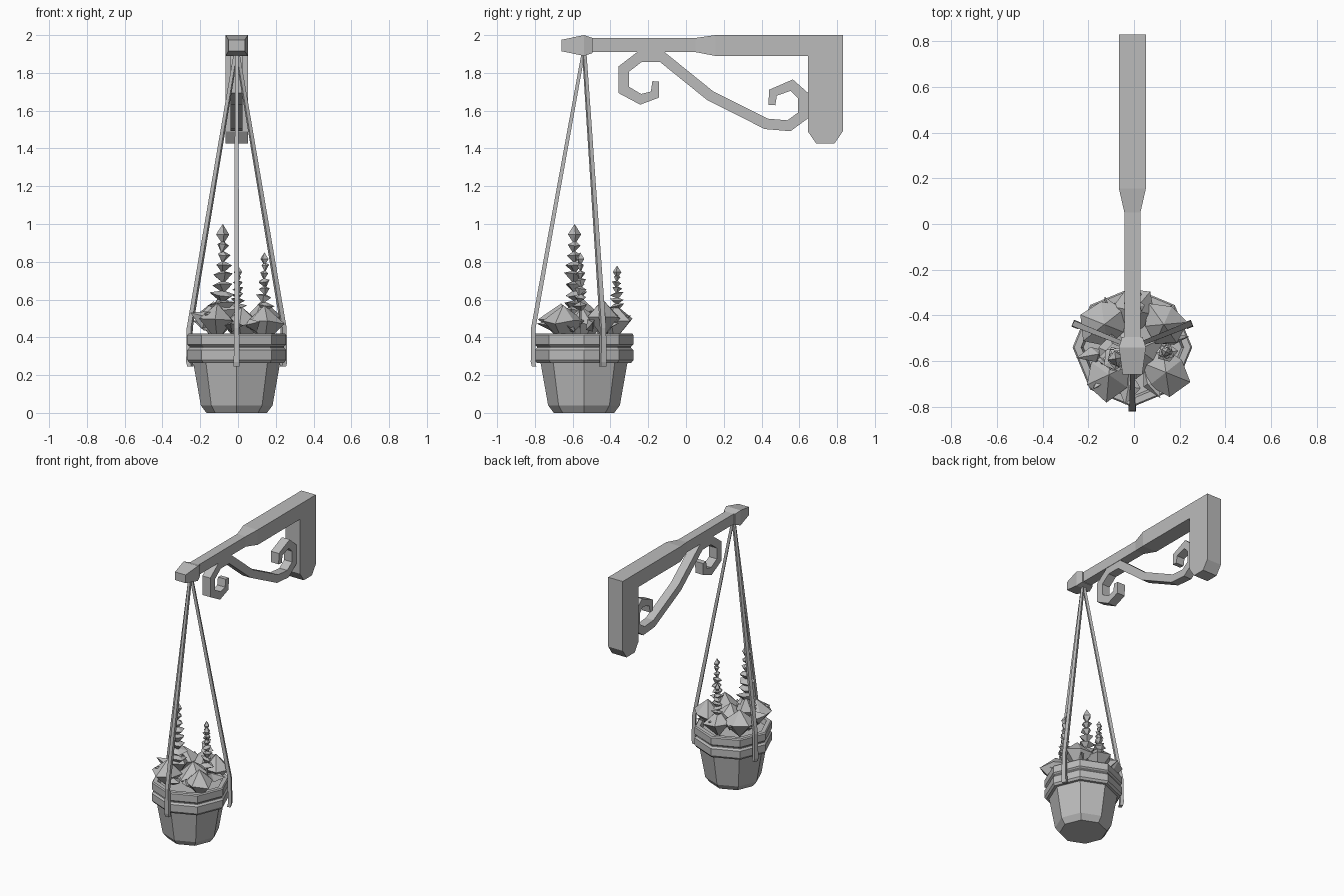
import bpy, bmesh, math, random
from mathutils import Vector, Matrix

random.seed(4)
cube = bpy.data.objects.get("Cube")
if cube:
    bpy.data.objects.remove(cube)

CX, PY = -0.007, -0.54          # bracket centre line, pot axis

grey = bpy.data.materials.new("plain grey")
grey.use_nodes = True
grey.diffuse_color = (0.5, 0.5, 0.5, 1)
grey.node_tree.nodes["Principled BSDF"].inputs["Base Color"].default_value = (0.5, 0.5, 0.5, 1)


def finish(name, bm):
    bmesh.ops.recalc_face_normals(bm, faces=bm.faces)
    mesh = bpy.data.meshes.new(name)
    bm.to_mesh(mesh)
    bm.free()
    mesh.materials.append(grey)
    obj = bpy.data.objects.new(name, mesh)
    bpy.context.collection.objects.link(obj)
    return obj


def loft(name, rings):
    """Skin a list of equal-length rings and cap both ends."""
    bm = bmesh.new()
    rows = [[bm.verts.new(p) for p in ring] for ring in rings]
    n = len(rows[0])
    for a, b in zip(rows, rows[1:]):
        for i in range(n):
            j = (i + 1) % n
            bm.faces.new((a[i], a[j], b[j], b[i]))
    bm.faces.new(rows[0])
    bm.faces.new(rows[-1])
    return finish(name, bm)


def box_loft(name, sections):
    """Sections along y: (y, half width, bottom, top)."""
    loft(name, [[(CX - w, y, lo), (CX + w, y, lo), (CX + w, y, hi), (CX - w, y, hi)]
                for y, w, lo, hi in sections])


# Wall post with the thick part of the arm
outline = [(.155, 2), (.83, 2), (.83, 1.49), (.785, 1.425), (.69, 1.425),
           (.645, 1.49), (.645, 1.89), (.155, 1.89)]
loft("wall_post", [[(CX + s * .059, y, z) for y, z in outline] for s in (-1, 1)])

# Thin arm and its end knob
box_loft("arm", [(.155, .059, 1.89, 2), (.05, .035, 1.91, 1.985), (-.5, .035, 1.91, 1.985)])
box_loft("arm_end_knob", [(-.495, .045, 1.905, 1.985), (-.54, .059, 1.89, 2),
                          (-.66, .043, 1.915, 1.975)])

# Scrolled brace under the arm
path = [(-.16, 1.755), (-.165, 1.685), (-.24, 1.66), (-.33, 1.71), (-.33, 1.82),
        (-.245, 1.885), (-.127, 1.885), (.127, 1.68), (.425, 1.53), (.545, 1.52),
        (.62, 1.575), (.62, 1.68), (.56, 1.735), (.46, 1.695), (.455, 1.63)]
pts = [Vector(p) for p in path]
rings = []
for i, p in enumerate(pts):
    d_in = (p - pts[i - 1]).normalized() if i else (pts[1] - p).normalized()
    d_out = (pts[i + 1] - p).normalized() if i + 1 < len(pts) else d_in
    t = (d_in + d_out).normalized()
    half = min(.018 + .004 * min(i, len(pts) - 1 - i), .028) / max(t.dot(d_out), .6)
    side = Vector((-t.y, t.x)) * half
    a, b = p + side, p - side
    rings.append([(CX - .032, *a), (CX + .032, *a), (CX + .032, *b), (CX - .032, *b)])
loft("scroll_brace", rings)

# Eight-sided pot with a double rim and soil inside
profile = [(.16, 0), (.19, .04), (.23, .265), (.25, .265), (.262, .28), (.262, .332),
           (.25, .345), (.25, .352), (.262, .362), (.262, .412), (.255, .42),
           (.225, .42), (.215, .385)]
loft("pot", [[(CX + r * math.cos(k * math.pi / 4), PY + r * math.sin(k * math.pi / 4), z)
              for k in range(8)] for r, z in profile])

# Three hanging straps, meeting under the knob
for name, deg in (("front_strap", 270), ("left_strap", 22), ("right_strap", 158)):
    a = math.radians(deg)
    out = Vector((math.cos(a), math.sin(a), 0))
    tan = Vector((-out.y, out.x, 0))
    rings = []
    for r, z, w, d in ((.264, .245, .016, .012), (.27, .27, .016, .012), (.268, .45, .013, .012),
                       (.005, 1.9, .009, .009)):
        c = Vector((CX, PY, z)) + out * r
        rings.append([c + tan * w * s + out * d * q
                      for s, q in ((-1, -1), (1, -1), (1, 1), (-1, 1))])
    loft(name, rings)


def gem(bm, centre, r, up, down, sides, axis=(0, 0, 1), jitter=.2, flat=1):
    """Add a rough double cone pointing along axis."""
    turn = Vector((0, 0, 1)).rotation_difference(Vector(axis)).to_matrix().to_4x4()
    place = Matrix.Translation(centre) @ turn
    phase = random.random() * math.tau
    ring = []
    for k in range(sides):
        a = phase + math.tau * k / sides
        rr = r * random.uniform(1 - jitter, 1 + jitter)
        z = random.uniform(-jitter, jitter) * up * .6
        ring.append(bm.verts.new(place @ Vector((rr * math.cos(a), rr * math.sin(a) * flat, z))))
    top = bm.verts.new(place @ Vector((0, 0, up)))
    low = bm.verts.new(place @ Vector((0, 0, -down)))
    for k in range(sides):
        bm.faces.new((ring[k], ring[(k + 1) % sides], top))
        bm.faces.new((ring[(k + 1) % sides], ring[k], low))


# Faceted leaf clumps
bm = bmesh.new()
for x, y, z, r in ((-.11, -.66, .49, .11), (.14, -.65, .48, .1), (-.13, -.44, .5, .11),
                   (.13, -.44, .51, .1), (0, -.38, .49, .1), (-.09, -.57, .54, .08),
                   (.02, -.55, .47, .11)):
    gem(bm, (x, y, z), r, .09, .11, 6)
finish("leaf_clumps", bm)

# Pointed leaves spilling outward around the rim
bm = bmesh.new()
for k in range(10):
    a = math.tau * (k + .3) / 10
    out = Vector((math.cos(a), math.sin(a), random.uniform(.1, .5)))
    centre = Vector((CX, PY, .44)) + out * .17
    gem(bm, centre, .05, .085, .07, 4, out, .2, .6)
finish("rim_leaves", bm)

# Flower spikes: tiers of flared cups topped by a slim bud
for name, x, y, top, wide, tiers in (("tall_flower_spike", -.08, -.59, 1, .068, 7),
                                     ("left_flower_spike", .14, -.56, .85, .045, 6),
                                     ("back_flower_spike", 0, -.365, .78, .042, 6)):
    bm = bmesh.new()
    bud = .055 if top == 1 else .035
    gem(bm, (x, y, top - bud), .52 * wide, bud, bud, 4, jitter=.05)
    gem(bm, (x, y, .5), .008, top - .55, .08, 4, jitter=0)
    step = (top - 1.7 * bud - .54) / tiers
    for t in range(tiers):
        r = wide * (1 - .62 * t / tiers)
        lean = (random.uniform(-.25, .25), random.uniform(-.25, .25), 1)
        gem(bm, (x, y, .56 + step * (t + .3)), r, step * .4, step * .9, 5, lean, .22)
    finish(name, bm)
